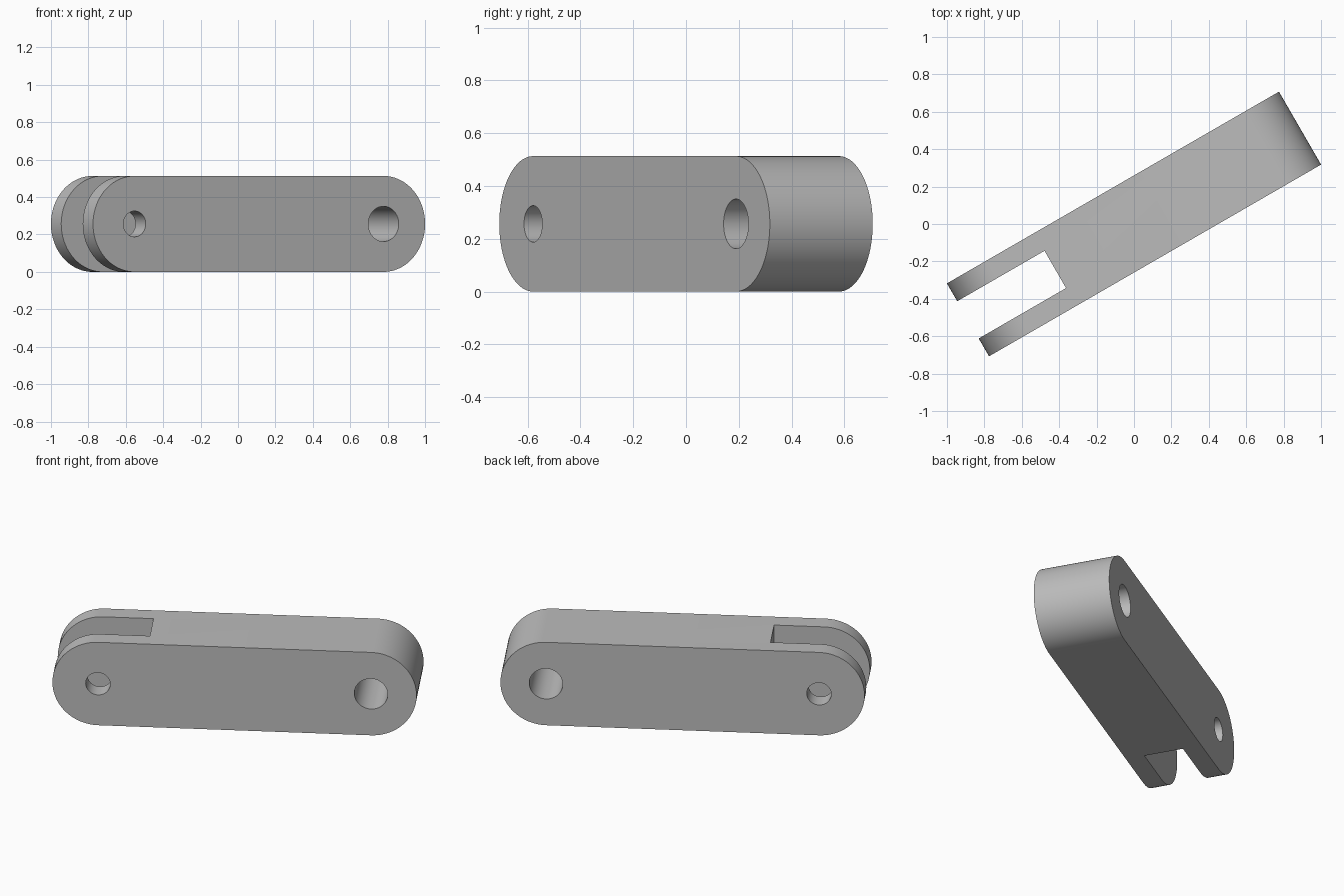
import bpy, math
from mathutils import Matrix

cube = bpy.data.objects.get("Cube")
if cube:
    bpy.data.objects.remove(cube, do_unlink=True)

LENGTH, WIDTH, HEIGHT = 2.05, 0.45, 0.513
R = HEIGHT / 2
PIVOT = LENGTH / 2 - R      # distance of the hole axes from the middle
SLOT_END, SLOT_WIDTH = -0.486, 0.23
TURN = Matrix.Rotation(math.radians(30), 4, "Z")

grey = bpy.data.materials.new("plain_grey")
grey.use_nodes = True
colour = (0.5, 0.5, 0.5, 1)
grey.diffuse_color = colour
grey.node_tree.nodes["Principled BSDF"].inputs["Base Color"].default_value = colour


def prism(name, outline, y0, y1):
    """Extrude an x-z outline along y."""
    n = len(outline)
    verts = [(x, y, z) for y in (y0, y1) for x, z in outline]
    faces = [list(range(n)), list(range(2 * n - 1, n - 1, -1))]
    faces += [[i, i + n, (i + 1) % n + n, (i + 1) % n] for i in range(n)]
    mesh = bpy.data.meshes.new(name)
    mesh.from_pydata(verts, [], faces)
    mesh.materials.append(grey)
    obj = bpy.data.objects.new(name, mesh)
    bpy.context.collection.objects.link(obj)
    return obj


def arc(cx, radius, start, sweep, steps):
    angles = [start + sweep * i / steps for i in range(steps + 1)]
    return [(cx + radius * math.cos(a), R + radius * math.sin(a)) for a in angles]


# Round-ended link body
half = math.pi / 2
body = prism("clevis_link",
             arc(PIVOT, R, -half, math.pi, 48) + arc(-PIVOT, R, half, math.pi, 48),
             -WIDTH / 2, WIDTH / 2)

# Fork slot and the two pin holes
slot = [(-2, -1), (SLOT_END, -1), (SLOT_END, 1), (-2, 1)]
cutters = [
    prism("slot_cutter", slot, -SLOT_WIDTH / 2, SLOT_WIDTH / 2),
    prism("large_hole_cutter", arc(PIVOT, 0.094, 0, 2 * math.pi, 64)[:-1], -1, 1),
    prism("small_hole_cutter", arc(-PIVOT, 0.069, 0, 2 * math.pi, 64)[:-1], -1, 1),
]
bpy.ops.object.select_all(action="DESELECT")
bpy.context.view_layer.objects.active = body
body.select_set(True)
for cutter in cutters:
    mod = body.modifiers.new(cutter.name, "BOOLEAN")
    mod.operation = "DIFFERENCE"
    mod.solver = "EXACT"
    mod.object = cutter
    bpy.ops.object.modifier_apply(modifier=mod.name)
    bpy.data.objects.remove(cutter, do_unlink=True)

# Smooth the round surfaces and turn the link to its resting angle
bpy.ops.object.shade_smooth_by_angle(angle=math.radians(30))
body.matrix_world = TURN
